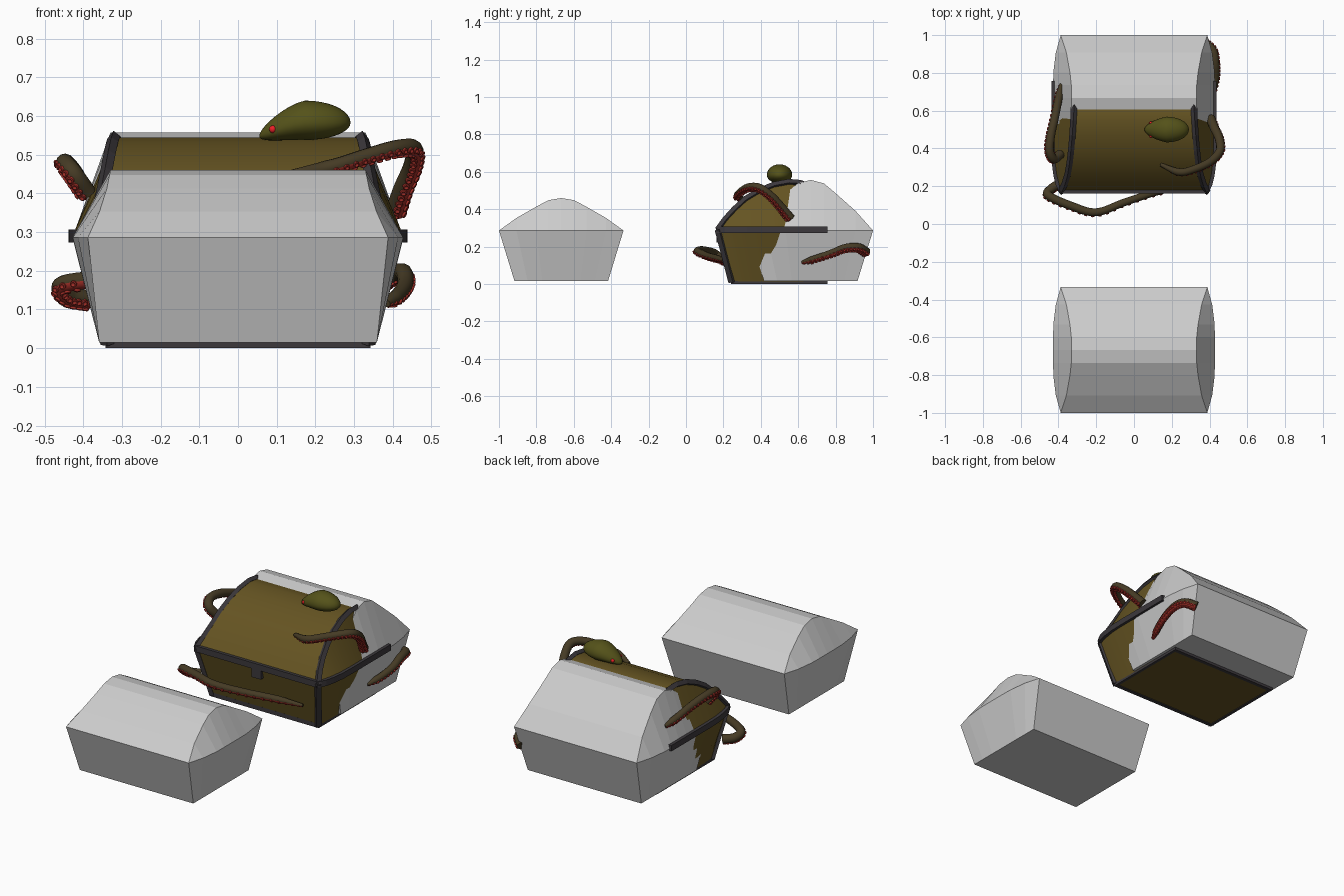
import bpy, bmesh, math
from mathutils import Vector as V

if "Cube" in bpy.data.objects:
    bpy.data.objects.remove(bpy.data.objects["Cube"])


def mat(name, rgb):
    m = bpy.data.materials.new(name)
    m.diffuse_color = (*rgb, 1)
    m.use_nodes = True
    m.node_tree.nodes["Principled BSDF"].inputs["Base Color"].default_value = m.diffuse_color
    return m


WOOD = mat("wood", (0.13, 0.088, 0.016))
IRON = mat("iron", (0.045, 0.04, 0.045))
SKIN = mat("skin", (0.06, 0.043, 0.018))
RED = mat("sucker_red", (0.38, 0.03, 0.022))
OLIVE = mat("olive", (0.09, 0.085, 0.01))
EYE = mat("eye_red", (0.85, 0.015, 0.02))


def finish(bm, name, mats=(), smooth=None):
    bmesh.ops.recalc_face_normals(bm, faces=bm.faces)
    me = bpy.data.meshes.new(name)
    bm.to_mesh(me)
    bm.free()
    ob = bpy.data.objects.new(name, me)
    bpy.context.collection.objects.link(ob)
    for m in mats:
        me.materials.append(m)
    if smooth:
        bpy.context.view_layer.objects.active = ob
        ob.select_set(True)
        bpy.ops.object.shade_smooth_by_angle(angle=math.radians(smooth))
        ob.select_set(False)
    return ob


def chest(name, cols, zb, zr, mats=(), smooth=None):
    """cols: (y, y_bottom, x_bottom, x_rim, x_lid, z_lid) from front to back."""
    bm = bmesh.new()
    rows = []
    for y, yb, xb, xr, xl, zl in cols:
        half = [(xb, yb, zb), (xr, y, zr), (xl, y, zl)]
        loop = half + [(-x, b, c) for x, b, c in reversed(half)]
        rows.append([bm.verts.new(p) for p in loop])
    for a, b in zip(rows, rows[1:]):
        for i in range(6):
            j = (i + 1) % 6
            bm.faces.new((a[i], a[j], b[j], b[i]))
    for r in (rows[0], rows[-1]):
        bm.faces.new((r[0], r[1], r[4], r[5]))
        bm.faces.new((r[1], r[2], r[3], r[4]))
    bmesh.ops.remove_doubles(bm, verts=bm.verts, dist=1e-5)
    bmesh.ops.dissolve_degenerate(bm, edges=bm.edges, dist=1e-5)
    return finish(bm, name, mats, smooth)


# Two plain grey chests, the back one with a taller lid
half = [(0.333, 0.388, 0.388, 0), (0.24, 0.414, 0.358, 0.385),
        (0.135, 0.427, 0.339, 0.73), (0.07, 0.428, 0.332, 0.93)]
plan = ([(-o, a, b, h) for o, a, b, h in half] + [(0, 0.428, 0.33, 1)]
        + [(o, a, b, h) for o, a, b, h in reversed(half)])
for name, yc, top in (("front_plain_chest", -0.667, 0.46), ("back_plain_chest", 0.667, 0.557)):
    chest(name, [(yc + o, yc + o * 0.75, 0.359, xr, xl, 0.286 + h * (top - 0.286))
                 for o, xr, xl, h in plan], 0.015, 0.286)

# Wooden chest, its back half sunk into the back plain chest
LID = [(0.17, 0.388, 0.388, 0.29), (0.21, 0.402, 0.368, 0.345), (0.26, 0.415, 0.352, 0.40),
       (0.32, 0.424, 0.341, 0.455), (0.39, 0.428, 0.333, 0.497), (0.47, 0.428, 0.326, 0.53),
       (0.55, 0.422, 0.321, 0.545), (0.61, 0.412, 0.318, 0.54), (0.68, 0.40, 0.318, 0.51),
       (0.75, 0.39, 0.318, 0.46)]
yb = lambda y: 0.245 + (y - 0.17) * 0.505 / 0.58
chest("wooden_chest", [(y, yb(y), 0.34, xr, xl, z) for y, xr, xl, z in LID],
      0.004, 0.29, [WOOD], 35)


def strap(name, pts, w, t, closed=False, c=V((0, 0.46, 0.28)), flat=False):
    """Rectangular band along pts, facing away from the chest centre."""
    bm = bmesh.new()
    pts = [V(p) for p in pts]
    n = len(pts)
    rings = []
    for i, p in enumerate(pts):
        a, b = (pts[i - 1], pts[(i + 1) % n]) if closed else (pts[max(i - 1, 0)], pts[min(i + 1, n - 1)])
        tan = (b - a).normalized()
        out = p - c
        if flat:
            out.z = 0
        out = (out - tan * out.dot(tan)).normalized()
        side = tan.cross(out)
        rings.append([bm.verts.new(p + side * w * u + out * t * v)
                      for u, v in ((-.5, -.5), (.5, -.5), (.5, .5), (-.5, .5))])
    for i in range(n if closed else n - 1):
        a, b = rings[i], rings[(i + 1) % n]
        for k in range(4):
            bm.faces.new((a[k], a[(k + 1) % 4], b[(k + 1) % 4], b[k]))
    if not closed:
        bm.faces.new(rings[0])
        bm.faces.new(rings[-1])
    return finish(bm, name, [IRON])


# Iron straps
rim = [(0.39, 0.17), (0.406, 0.21), (0.418, 0.26), (0.427, 0.33), (0.429, 0.42), (0.429, 0.757)]
strap("rim_band", [(-x, y, 0.29) for x, y in reversed(rim)] + [(x, y, 0.29) for x, y in rim],
      0.034, 0.018, flat=True)
strap("bottom_band", [(-.335, .25, .012), (.335, .25, .012), (.335, .747, .012), (-.335, .747, .012)],
      0.024, 0.026, True, flat=True)
for s, side in ((-1, "left"), (1, "right")):
    strap(side + "_corner_strap", [(s * .338, .245, .01), (s * .386, .172, .29)], 0.03, 0.022)
    strap(side + "_lid_strap", [(s * xl, y, z) for y, xr, xl, z in LID], 0.026, 0.022)

# Lock plate
bm = bmesh.new()
bmesh.ops.create_cube(bm, size=1)
bmesh.ops.scale(bm, vec=(0.06, 0.03, 0.05), verts=bm.verts)
bmesh.ops.translate(bm, vec=(0, 0.178, 0.248), verts=bm.verts)
finish(bm, "lock", [IRON])


def smooth_path(p, steps):
    """Catmull-Rom curve through the points."""
    p = [V(q) for q in p]
    p = [2 * p[0] - p[1]] + p + [2 * p[-1] - p[-2]]
    out = []
    for i in range(1, len(p) - 2):
        a, b, c, d = p[i - 1:i + 3]
        for k in range(steps):
            t = k / steps
            out.append(0.5 * (2 * b + (c - a) * t + (2 * a - 5 * b + 4 * c - d) * t * t
                              + (3 * b - a - 3 * c + d) * t ** 3))
    return out + [p[-2]]


def tentacle(name, ctrl, down, r0, r1):
    """Tapered tube with a red underside and two rows of suckers."""
    pts = smooth_path(ctrl, 8)
    n, sides = len(pts), 12
    bm, rings, frames = bmesh.new(), [], []
    for i, p in enumerate(pts):
        tan = (pts[min(i + 1, n - 1)] - pts[max(i - 1, 0)]).normalized()
        d = V(down)
        d = (d - tan * d.dot(tan)).normalized()
        s = tan.cross(d)
        f = i / (n - 1)
        r = (r0 + (r1 - r0) * f) * min(1, 0.5 + 4 * (1 - f))
        frames.append((p, d, s, r))
        rings.append([bm.verts.new(p + r * (d * math.cos(a) + s * math.sin(a)))
                      for a in (math.tau * (k + .5) / sides for k in range(sides))])
    for a, b in zip(rings, rings[1:]):
        for k in range(sides):
            f = bm.faces.new((a[k], a[(k + 1) % sides], b[(k + 1) % sides], b[k]))
            f.material_index = int(k in (10, 11, 0))
    bm.faces.new(rings[0])
    bm.faces.new(rings[-1])
    finish(bm, name, [SKIN, RED], 60)
    # Suckers: small open cups
    bm = bmesh.new()
    for i in range(1, n - 1, 2):
        p, d, s, r = frames[i]
        tan = s.cross(d)
        for sg in (-1, 1):
            o = (d * 0.84 + s * sg * 0.54).normalized()
            u = o.cross(tan).normalized()
            loops = [[bm.verts.new(p + o * r * h + q * r * (u * math.cos(a) + tan * math.sin(a)))
                      for a in (math.tau * k / 8 for k in range(8))]
                     for h, q in ((0.85, 0.40), (1.16, 0.40), (1.22, 0.26), (1.06, 0.14))]
            for a, b in zip(loops, loops[1:]):
                for k in range(8):
                    bm.faces.new((a[k], a[(k + 1) % 8], b[(k + 1) % 8], b[k]))
            bm.faces.new(loops[-1])
    finish(bm, name + "_suckers", [RED], 60)


tentacle("right_upper_tentacle",
         [(.405, .56, .35), (.425, .51, .41), (.45, .455, .47), (.455, .39, .515), (.41, .335, .517),
          (.33, .295, .495), (.24, .275, .468), (.14, .315, .452)], (.4, -.35, -.8), .025, .019)
tentacle("left_upper_tentacle",
         [(-.39, .37, .40), (-.425, .345, .45), (-.447, .39, .478), (-.44, .47, .475),
          (-.42, .56, .45), (-.40, .66, .415), (-.385, .74, .395)], (-.7, -.3, -.6), .025, .02)
tentacle("front_tentacle",
         [(-.385, .22, .125), (-.44, .185, .135), (-.452, .15, .165), (-.33, .095, .18), (-.2, .062, .175),
          (-.05, .115, .15), (.12, .17, .135), (.27, .2, .125)], (-.15, -.6, -.7), .025, .018)
tentacle("right_lower_tentacle",
         [(.365, .965, .17), (.415, .92, .195), (.43, .85, .192), (.432, .78, .165),
          (.415, .70, .138), (.385, .62, .115)], (.5, .1, -.8), .025, .018)

# Head: egg tapering towards the left, flat underneath
bm = bmesh.new()
bmesh.ops.create_uvsphere(bm, u_segments=28, v_segments=18, radius=1)
for v in bm.verts:
    x, y, z = v.co
    k = 1 - 0.3 * max(0, -x)
    up = 0.057 * z if z > 0 else 0.045 * z
    v.co = (.173 + .118 * x, .5 + .068 * y * k, .583 + up * k - .035 * max(0, -x) ** 1.5)
finish(bm, "head", [OLIVE], 80)
for s, side in ((-1, "front"), (1, "back")):
    bm = bmesh.new()
    bmesh.ops.create_uvsphere(bm, u_segments=10, v_segments=8, radius=0.010)
    bmesh.ops.translate(bm, vec=(.09, .5 + s * .034, .566), verts=bm.verts)
    finish(bm, side + "_eye", [EYE], 60)
